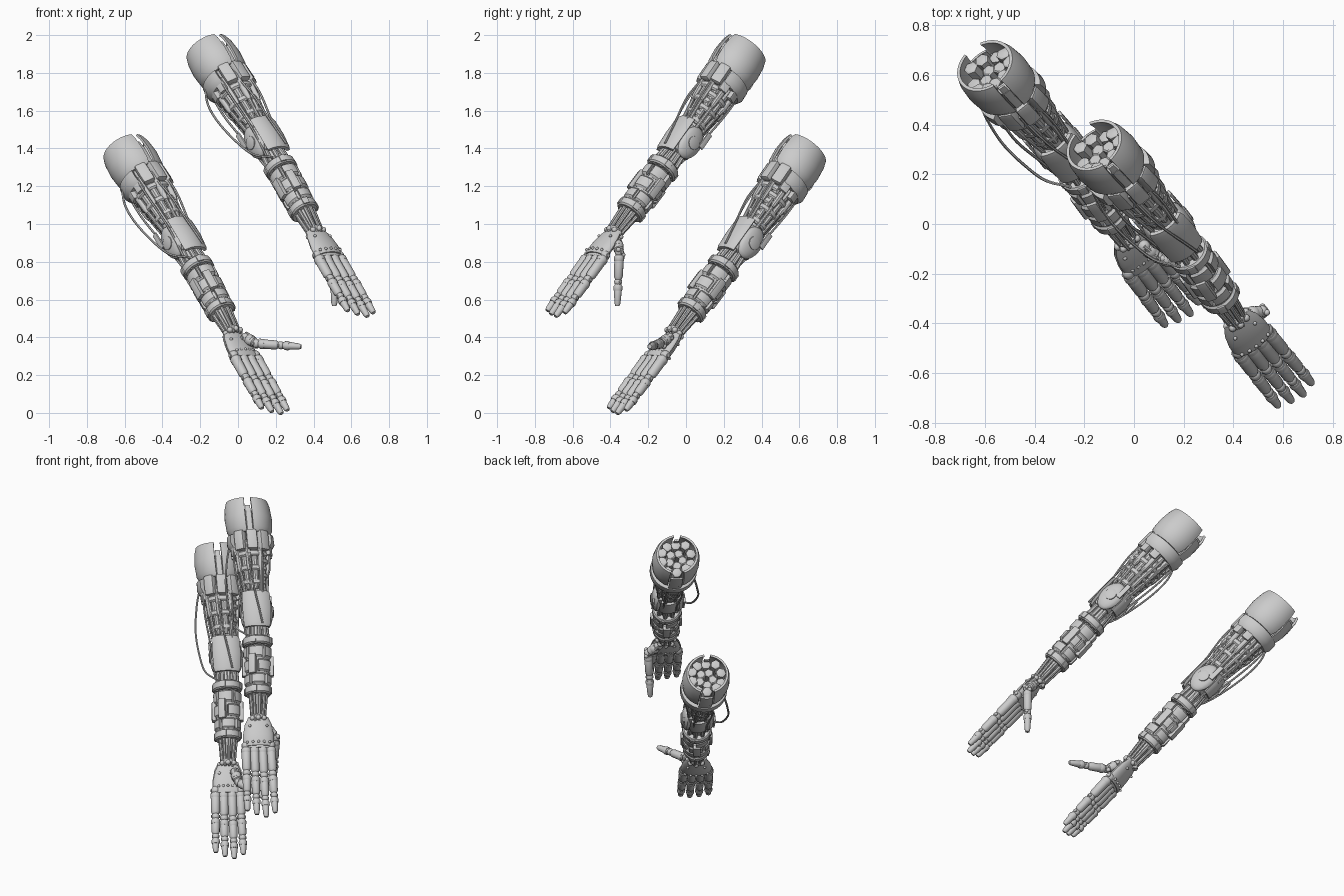
import bpy, bmesh, math
from math import sin, cos, pi, radians
from mathutils import Matrix, Vector

cube = bpy.data.objects.get("Cube")
if cube:
    bpy.data.objects.remove(cube, do_unlink=True)

metal = bpy.data.materials.new("light grey metal")
metal.use_nodes = True
metal.diffuse_color = (0.6, 0.6, 0.6, 1)
metal.node_tree.nodes["Principled BSDF"].inputs["Base Color"].default_value = (0.6, 0.6, 0.6, 1)

# Arm frame: x across, y towards the outer face, z from shoulder to fingertips
ACROSS, FACE, DOWN = Vector((.795, .607, 0)), Vector((.446, -.583, .683)), Vector((.415, -.543, -.734))


def arm_frame(origin):
    m = Matrix((ACROSS, FACE, DOWN)).transposed().to_4x4()
    m.translation = origin
    return m


def finish(name, bm, frame, flip=False, tilt=0):
    """Bend the collected geometry along the arm and make it one smooth-by-angle part."""
    for v in bm.verts:
        z = v.co.z
        v.co.x += .015 * sin(pi * min(max(z / 1.5, 0), 1)) - .024 * max(0, 1 - z / .65) + tilt * max(0, z - 1.3)
        if flip:
            v.co.y *= -1
    if flip:
        bmesh.ops.reverse_faces(bm, faces=bm.faces)
    bm.transform(frame)
    mesh = bpy.data.meshes.new(name)
    bm.to_mesh(mesh)
    bm.free()
    mesh.shade_smooth()
    mesh.set_sharp_from_angle(angle=radians(35))
    mesh.materials.append(metal)
    obj = bpy.data.objects.new(name, mesh)
    bpy.context.collection.objects.link(obj)


def lathe(bm, profile, arc=(0, 360), thick=0, seg=24, squash=1, matrix=Matrix()):
    """Revolve (radius, height) points; thick makes a shell, which may be a partial arc."""
    pts = list(profile)
    if thick:
        pts += [(r - thick, z) for r, z in reversed(profile)]
    full = arc[1] - arc[0] >= 360
    cols, n = [], len(pts)
    for i in range(seg if full else seg + 1):
        a = radians(arc[0] + (arc[1] - arc[0]) * i / seg)
        cols.append([bm.verts.new(matrix @ Vector((r * cos(a), r * sin(a) * squash, z))) for r, z in pts])
    faces = []
    for i in range(seg):
        a, b = cols[i], cols[(i + 1) % len(cols)]
        for j in range(n if thick else n - 1):
            k = (j + 1) % n
            faces.append(bm.faces.new((a[j], b[j], b[k], a[k])))
    if thick and not full:
        faces += [bm.faces.new(cols[0]), bm.faces.new(cols[-1][::-1])]
    bmesh.ops.recalc_face_normals(bm, faces=faces)
    bmesh.ops.remove_doubles(bm, verts=[v for c in cols for v in c], dist=1e-5)


def along(a, b):
    a, b = Vector(a), Vector(b)
    return Matrix.Translation(a) @ (b - a).to_track_quat('Z', 'Y').to_matrix().to_4x4(), (b - a).length


def rod(bm, a, b, r, seg=10, end=1, soft=.12):
    """Rounded cylinder from a to b; end scales the far radius."""
    m, L = along(a, b)
    lathe(bm, [(0, 0), (.75 * r, 0), (r, L * soft), (r * end, L * (1 - soft)), (.7 * r * end, L), (0, L)], seg=seg, matrix=m)


def ball(bm, c, r, scale=(1, 1, 1)):
    bmesh.ops.create_uvsphere(bm, u_segments=16, v_segments=10, radius=r,
                              matrix=Matrix.Translation(c) @ Matrix.Diagonal((*scale, 1)))


def box(bm, c, size, bevel=.008, angle=0):
    """Bevelled block, turned by angle about the arm's axis."""
    m = Matrix.Rotation(radians(angle), 4, 'Z') @ Matrix.Translation(c) @ Matrix.Diagonal((*size, 1))
    vs = bmesh.ops.create_cube(bm, size=1, matrix=m)["verts"]
    edges = {e for v in vs for e in v.link_edges}
    bmesh.ops.bevel(bm, geom=list(edges), offset=bevel, segments=2, affect='EDGES', profile=.6)


def cable(bm, pts, r, steps=8):
    """Sweep a round section along a smooth curve through the points."""
    p = [Vector(q) for q in pts]
    p = [2 * p[0] - p[1]] + p + [2 * p[-1] - p[-2]]
    path = []
    for i in range(1, len(p) - 2):
        for k in range(steps):
            t = k / steps
            path.append(.5 * (2 * p[i] + (p[i + 1] - p[i - 1]) * t
                        + (2 * p[i - 1] - 5 * p[i] + 4 * p[i + 1] - p[i + 2]) * t * t
                        + (3 * p[i] - p[i - 1] - 3 * p[i + 1] + p[i + 2]) * t ** 3))
    path.append(p[-2])
    rings = []
    for i, q in enumerate(path):
        d = path[min(i + 1, len(path) - 1)] - path[max(i - 1, 0)]
        x = d.cross(Vector((.3, 1, .1))).normalized()
        y = d.normalized().cross(x)
        rings.append([bm.verts.new(q + r * (x * cos(a * pi / 3) + y * sin(a * pi / 3))) for a in range(6)])
    for a, b in zip(rings, rings[1:]):
        for j in range(6):
            bm.faces.new((a[j], a[(j + 1) % 6], b[(j + 1) % 6], b[j]))


def polar(r, deg, z):
    return (r * cos(radians(deg)), r * sin(radians(deg)), z)


def upper_arm(frame):
    # Shoulder cuff of two half shells with slots front and back
    bm = bmesh.new()
    cuff = [(.116, .2), (.132, .17), (.138, .1), (.132, .03), (.122, -.005)]
    lathe(bm, cuff, (100, 252), .013, 22)
    lathe(bm, cuff, (-70, 82), .013, 22)
    lathe(bm, [(.112, .19), (.118, .12), (.112, .04)], (84, 98), .01, 4)
    lathe(bm, [(.13, .21), (.142, .15), (.132, .06)], (255, 287), .01, 6)
    finish("shoulder_cuff", bm, frame)

    # Bundle of hexagonal muscle tubes inside the cuff
    bm = bmesh.new()
    for i in range(10):
        z = .03 + .02 * (i % 3)
        rod(bm, polar(.09, 18 + i * 36, z), polar(.08, 18 + i * 36, .26), .03, 6, soft=.02)
    for i in range(5):
        rod(bm, polar(.04, 45 + i * 72, .07), polar(.036, 45 + i * 72, .3), .028, 6, soft=.02)
    finish("muscle_tubes", bm, frame)

    # Collar round the back and blocks across the front
    bm = bmesh.new()
    lathe(bm, [(.115, .2), (.136, .208), (.138, .255), (.12, .285)], (150, 390), .026, 28)
    for a in (50, 88, 126):
        box(bm, (.106, 0, .25), (.046, .064, .12), .014, a)
    for a in (160, 20, 200, 340):
        box(bm, (.106, 0, .3), (.03, .05, .06), .008, a)
    finish("shoulder_collar", bm, frame)

    # Core and ribs of the upper arm
    bm = bmesh.new()
    lathe(bm, [(0, .2), (.09, .22), (.074, .4), (.055, .6), (0, .6)], seg=16)
    for i in range(6):
        z, r = .31 + i * .042, .104 - i * .006
        start = (35, 200)[i % 2]
        for s in (start, start + 120):
            lathe(bm, [(r - .008, z), (r, z + .008), (r, z + .028), (r - .008, z + .036)], (s, s + 105), .024, 9)
        lathe(bm, [(r - .015, z), (r - .006, z + .015), (r - .015, z + .03)], (185, 355), .014, 14)
    finish("upper_arm_ribs", bm, frame)

    # Muscle cylinders and pistons between collar and elbow
    bm = bmesh.new()
    for a in range(15, 375, 45):
        rod(bm, polar(.1, a, .25), polar(.086, a, .43), .017)
        rod(bm, polar(.088, a, .41), polar(.064, a, .6), .01, 8)
        rod(bm, polar(.08, a + 22, .28), polar(.06, a + 22, .54), .022, end=.75)
    finish("upper_arm_pistons", bm, frame)

    # Loose cables
    bm = bmesh.new()
    cable(bm, [(-.11, -.05, .2), (-.145, -.08, .33), (-.165, -.055, .52), (-.135, -.01, .73), (-.06, .05, .82)], .006)
    cable(bm, [(-.1, .05, .24), (-.11, .06, .4), (-.09, .05, .6), (-.07, .02, .8)], .006)
    cable(bm, [(-.03, .1, .28), (-.02, .12, .45), (0, .108, .6), (.03, .096, .76)], .006)
    cable(bm, [(.05, .1, .27), (.055, .1, .4), (.04, .08, .58)], .006)
    for x in (-.05, .03):
        cable(bm, [(x, -.11, .25), (x * 1.2, -.1, .4), (x, -.082, .58), (x * .8, -.05, .8)], .006)
    finish("cables", bm, frame)


def elbow_and_forearm(frame):
    # Elbow pad, rounded side housings and discs
    bm = bmesh.new()
    lathe(bm, [(.105, .555), (.11, .575), (.112, .665), (.105, .75), (.098, .77)], (42, 138), .018, 16, .85)
    finish("elbow_pad", bm, frame)
    bm = bmesh.new()
    box(bm, (0, 0, .66), (.13, .11, .18), .02)
    rod(bm, (-.09, -.01, .66), (.09, -.01, .66), .042, 20, soft=.05)
    finish("elbow_joint", bm, frame)
    bm = bmesh.new()
    for s in (-1, 1):
        ball(bm, (s * .066, -.008, .66), .1, (.3, .68, .98))
        rod(bm, (s * .07, -.01, .66), (s * .101, -.01, .66), .036, 20)
        box(bm, (s * .09, -.06, .6), (.012, .03, .1), .004)
    lathe(bm, [(.08, .58), (.088, .65), (.08, .72)], (235, 305), .014, 10)
    finish("elbow_housings", bm, frame)

    # Forearm rods
    bm = bmesh.new()
    lathe(bm, [(0, .72), (.045, .74), (.058, .85), (.052, 1.15), (.025, 1.22), (.022, 1.34), (0, 1.34)], seg=14)
    for a in range(0, 360, 40):
        rod(bm, polar(.052, a, .72), polar(.064, a, .88), .013, 8)
        rod(bm, polar(.06, a + 20, .88), polar(.054, a + 20, 1.16), .01, 8)
        rod(bm, polar(.052, a, 1.13), polar(.034, a, 1.34), .01, 8)
    finish("forearm_rods", bm, frame)

    # Forearm rings
    bm = bmesh.new()
    for z, r, h in ((.825, .086, .05), (1.125, .078, .05)):
        lathe(bm, [(r - .008, z), (r, z + .008), (r, z + h - .008), (r - .008, z + h)], thick=.024, seg=28)
        for a in range(0, 360, 90):
            box(bm, (r - .002, 0, z + h / 2), (.012, .035, h * .8), .004, a + 20)
    finish("forearm_rings", bm, frame)

    # Staggered forearm panels and long blocks
    bm = bmesh.new()
    for row, (z, r, h) in enumerate(((.885, .083, .075), (.97, .083, .075), (1.055, .079, .065))):
        for i in range(5):
            a = i * 72 + row * 30
            lathe(bm, [(r - .01, z), (r, z + .01), (r - .001, z + h - .01), (r - .012, z + h)], (a, a + 58), .02, 6)
        lathe(bm, [(.066, z + h - .005), (.07, z + h), (.066, z + h + .015)], thick=.012, seg=24)
    for a in (0, 115, 180, 270):
        box(bm, (.08, 0, 1), (.026, .045, .12), .008, a)
    finish("forearm_panels", bm, frame)


def hand(frame, flip, tilt, reach, thumb):
    # Wrist ring of small joints
    bm = bmesh.new()
    for a in range(0, 360, 45):
        x, y, z = polar(.048, a, 1.32)
        ball(bm, (x, y * .8, z), .015)
    lathe(bm, [(.032, 1.29), (.044, 1.3), (.044, 1.32), (.032, 1.33)], thick=.015, seg=20)
    finish("wrist_joint", bm, frame, flip, tilt)

    # Palm body with a rounded back shell and rivets
    bm = bmesh.new()
    lathe(bm, [(0, 1.32), (.055, 1.32), (.074, 1.36), (.086, 1.42), (.088, 1.48), (.078, 1.5), (0, 1.5)], squash=.34)
    lathe(bm, [(.058, 1.31), (.08, 1.355), (.091, 1.42), (.092, 1.475), (.084, 1.49)], (8, 172), .012, 18, .48)
    for i in range(5):
        x = (i - 2) * .033
        y = .045 * (1 - (x / .1) ** 2) ** .5
        ball(bm, (x, y, 1.47), .008)
        ball(bm, (x * .8, -.028 + abs(x) * .1, 1.46), .008)
    for s in (-1, 1):
        ball(bm, (s * .05, .034, 1.37), .008)
        ball(bm, (s * .05, -.018, 1.38), .009)
    finish("palm", bm, frame, flip, tilt)

    # Four fingers of three links with ball joints
    names = ("little_finger", "ring_finger", "middle_finger", "index_finger")
    for i, (name, tip) in enumerate(zip(names, (1.86, 1.885, 1.9, 1.875))):
        base = Vector(((i - 1.5) * .048, 0, 1.48))
        end = Vector(((i - 1.5) * .054, 0, tip + reach))
        digit(name, frame, flip, tilt, [base.lerp(end, f) for f in (0, .42, .74, 1)], .028)

    # Thumb
    pts = [Vector(p) for p in thumb]
    digit("thumb", frame, flip, 0, pts[:2] + [pts[1].lerp(pts[2], .55), pts[2]], .028)
    bm = bmesh.new()
    for s in (-1, 1):
        rod(bm, pts[0] + Vector((0, s * .018, -.02)), pts[1] + Vector((0, s * .016, 0)), .009, 8)
        ball(bm, pts[1] + Vector((.012, s * .02, 0)), .013)
    finish("thumb_rods", bm, frame, flip)


def digit(name, frame, flip, tilt, pts, r):
    bm = bmesh.new()
    for k, (a, b) in enumerate(zip(pts, pts[1:])):
        rk = r * (1 - .1 * k)
        ball(bm, a, rk * .95)
        d = (b - a).normalized()
        stop = b if k == 2 else b - d * .012
        rod(bm, a + d * .012, stop, rk, 12, .72 if k == 2 else .95, .12)
        # Cuff and side pins at each joint
        m = along(a + d * .02, b)[0]
        lathe(bm, [(rk, 0), (rk * 1.08, .006), (rk * 1.08, .02), (rk, .026)], thick=.008, seg=12, matrix=m)
        rod(bm, a - Vector((rk, 0, 0)), a + Vector((rk, 0, 0)), rk * .45, 8)
    finish(name, bm, frame, flip, tilt)


# Two arms, the second hand turned palm outwards
for origin, flip, tilt, reach, thumb in (
        ((-.14, .33, 1.92), False, .015, .02, ((.045, -.02, 1.36), (.105, -.04, 1.42), (.095, -.23, 1.63))),
        ((-.58, .65, 1.39), True, 0, 0, ((.04, -.03, 1.38), (.06, -.06, 1.45), (.215, -.187, 1.59)))):
    frame = arm_frame(origin)
    upper_arm(frame)
    elbow_and_forearm(frame)
    hand(frame, flip, tilt, reach, thumb)
